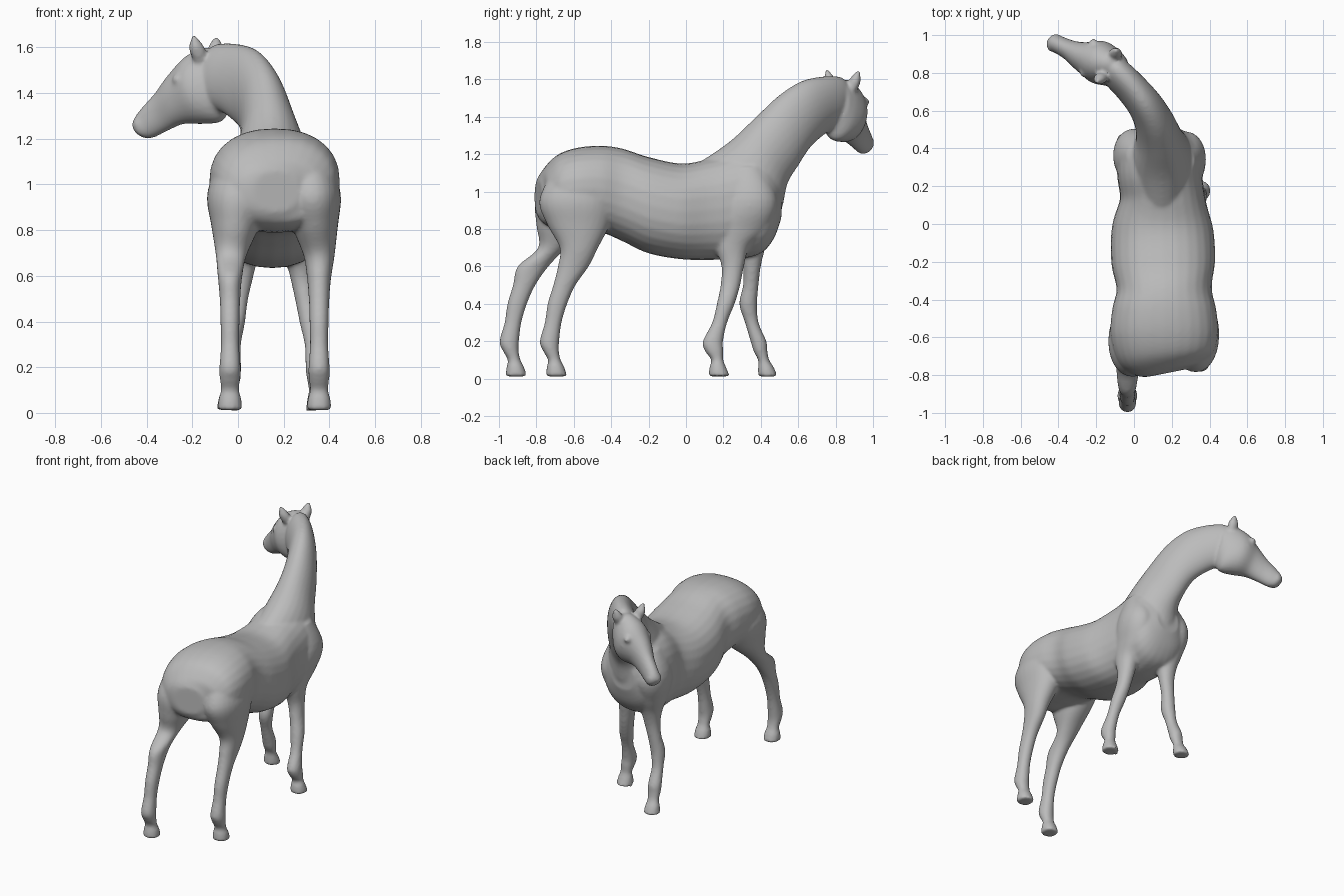
import bpy, math
from mathutils import Vector

SIDES, STEPS = 28, 5
grey = bpy.data.materials.new("coat grey")
grey.diffuse_color = (0.5, 0.5, 0.5, 1)


def spline(a, b, c, d, t):
    """Catmull-Rom blend of four section tuples."""
    return [0.5 * (2 * q + (r - p) * t + (2 * p - 5 * q + 4 * r - s) * t * t
                   + (3 * q - p - 3 * r + s) * t ** 3) for p, q, r, s in zip(a, b, c, d)]


def loft(name, sections, power=1.0):
    """Closed skin through sections (top xyz, bottom xyz, half width)."""
    s = [sections[0]] + sections + [sections[-1]]
    rings = [spline(*s[i:i + 4], k / STEPS) for i in range(len(s) - 3) for k in range(STEPS)]
    rings.append(list(sections[-1]))
    mids = [(Vector(r[:3]) + Vector(r[3:6])) / 2 for r in rings]
    verts, faces = [], []
    for i, r in enumerate(rings):
        up = (Vector(r[:3]) - Vector(r[3:6])) / 2
        along = mids[min(i + 1, len(mids) - 1)] - mids[max(i - 1, 0)]
        side = along.cross(up).normalized() * r[6]
        for k in range(SIDES):
            a = math.tau * k / SIDES
            c, n = math.cos(a), math.sin(a)
            verts.append(mids[i] + side * math.copysign(abs(c) ** power, c)
                         + up * math.copysign(abs(n) ** power, n))
    for i in range(len(rings) - 1):
        for k in range(SIDES):
            a, b = i * SIDES + k, i * SIDES + (k + 1) % SIDES
            faces.append((a, b, b + SIDES, a + SIDES))
    faces += [tuple(reversed(range(SIDES))), tuple(range(len(verts) - SIDES, len(verts)))]
    mesh = bpy.data.meshes.new(name)
    mesh.from_pydata(verts, [], faces)
    ob = bpy.data.objects.new(name, mesh)
    bpy.context.collection.objects.link(ob)
    # consistent outward normals
    bpy.context.view_layer.objects.active = ob
    ob.select_set(True)
    bpy.ops.object.mode_set(mode='EDIT')
    bpy.ops.mesh.select_all(action='SELECT')
    bpy.ops.mesh.normals_make_consistent(inside=False)
    bpy.ops.object.mode_set(mode='OBJECT')
    ob.select_set(False)
    return ob


def leg(name, rows):
    """Leg from rows (height, x, rear y, front y, half width)."""
    return loft(name, [(x, y1, z, x, y0, z, w) for z, x, y0, y1, w in rows], 0.95)


parts = []

# torso: rows (y, x, bottom, top, half width)
torso = [(-.79, .17, .88, 1.06, .10), (-.76, .165, .83, 1.12, .20), (-.69, .16, .80, 1.195, .26),
         (-.58, .16, .79, 1.235, .285), (-.45, .16, .78, 1.245, .275), (-.34, .16, .735, 1.23, .252),
         (-.2, .155, .67, 1.185, .275), (-.02, .15, .638, 1.15, .268), (.14, .15, .635, 1.18, .225),
         (.28, .135, .64, 1.22, .225), (.4, .135, .67, 1.2, .215), (.47, .135, .75, 1.12, .17),
         (.51, .135, .86, 1.04, .09)]
parts.append(loft("torso", [(x, y, t, x, y, b, w) for y, x, b, t, w in torso], 0.87))

# neck, curving towards the turned head
parts.append(loft("neck", [
    (.15, .06, 1.15, .14, .44, .75, .17), (.15, .23, 1.265, .14, .51, .90, .165),
    (.145, .37, 1.395, .12, .54, 1.04, .125), (.12, .50, 1.515, .09, .59, 1.13, .105),
    (.07, .62, 1.59, .04, .65, 1.23, .093), (0, .73, 1.615, -.04, .72, 1.30, .085),
    (-.08, .82, 1.615, -.11, .78, 1.34, .078), (-.12, .85, 1.59, -.14, .82, 1.40, .05)]))

# head
parts.append(loft("head", [
    (-.07, .84, 1.58, -.04, .78, 1.36, .06), (-.14, .86, 1.60, -.07, .79, 1.28, .095),
    (-.225, .885, 1.56, -.15, .83, 1.265, .115), (-.295, .91, 1.485, -.24, .86, 1.265, .082),
    (-.36, .935, 1.40, -.31, .90, 1.235, .056), (-.42, .96, 1.335, -.37, .935, 1.205, .048),
    (-.45, .975, 1.29, -.41, .95, 1.203, .046), (-.458, .978, 1.26, -.436, .965, 1.22, .025)]))

# ears
for name, base, tip in (("left_ear", (-.165, .785, 1.54), (-.195, .75, 1.655)),
                        ("right_ear", (-.10, .885, 1.54), (-.095, .925, 1.65))):
    rows = []
    for t, r in ((0, .03), (.45, .036), (.8, .02), (1, .006)):
        p = Vector(base).lerp(Vector(tip), t)
        rows.append((p.x - r, p.y, p.z, p.x + r, p.y, p.z, r * .85))
    parts.append(loft(name, rows))

# hind legs: thigh differs, lower leg is shared and shifted
shank = [(.6, -.90, -.735, .054), (.5, -.925, -.805, .045), (.4, -.955, -.85, .042),
         (.3, -.97, -.88, .040), (.2, -.997, -.893, .046), (.15, -.98, -.895, .045),
         (.1, -.953, -.885, .040), (.06, -.96, -.865, .050), (.012, -.965, -.85, .055)]
thighs = {"left_hind_leg": (-.035, 0, [(1.1, .03, -.74, -.42, .10), (.95, .0, -.805, -.42, .135),
                                       (.82, -.015, -.80, -.5, .105), (.7, -.03, -.79, -.64, .07)]),
          "right_hind_leg": (.355, .215, [(1.1, .30, -.72, -.40, .10), (.95, .325, -.785, -.38, .125),
                                          (.82, .34, -.74, -.41, .1), (.7, .355, -.675, -.47, .07)])}
for name, (x, shift, top) in thighs.items():
    low = [(z, x, a + shift, b + shift, w) for z, a, b, w in shank]
    parts.append(leg(name, top + low))

# front legs with shoulders
parts.append(leg("left_front_leg", [
    (1.12, .04, .26, .44, .08), (.95, .005, .22, .505, .115), (.8, .015, .24, .465, .095),
    (.7, .02, .28, .425, .07), (.6, .015, .305, .40, .052), (.5, .0, .305, .388, .044),
    (.4, -.015, .285, .38, .046), (.3, -.025, .315, .388, .038), (.2, -.03, .345, .43, .044),
    (.15, -.032, .36, .435, .043), (.1, -.035, .385, .445, .038), (.06, -.038, .385, .47, .048),
    (.012, -.04, .385, .49, .054)]))
parts.append(leg("right_front_leg", [
    (1.12, .24, .24, .42, .08), (.95, .27, .2, .49, .11), (.8, .265, .15, .44, .09),
    (.7, .27, .16, .34, .068), (.6, .28, .19, .31, .052), (.5, .295, .185, .29, .045),
    (.4, .315, .165, .26, .045), (.3, .33, .14, .22, .038), (.2, .34, .09, .198, .044),
    (.15, .345, .10, .2, .043), (.1, .348, .135, .2, .038), (.06, .35, .125, .215, .048),
    (.012, .352, .12, .235, .054)]))

# eyes and nostrils as soft bumps
for name, loc, r in (("left_eye", (-.265, .80, 1.46), .024), ("right_eye", (-.215, .955, 1.48), .026),
                     ("left_nostril", (-.44, .93, 1.265), .018), ("right_nostril", (-.41, .99, 1.265), .018)):
    bpy.ops.mesh.primitive_uv_sphere_add(segments=16, ring_count=8, radius=r, location=loc)
    bpy.context.object.name = name
    parts.append(bpy.context.object)

# fuse everything into one smooth body
bpy.ops.object.select_all(action='DESELECT')
for p in parts:
    p.select_set(True)
body = parts[0]
bpy.context.view_layer.objects.active = body
bpy.ops.object.join()
body.name = "horse_body"
body.data.materials.clear()
body.data.materials.append(grey)
fuse = body.modifiers.new("fuse", 'REMESH')
fuse.mode, fuse.voxel_size, fuse.use_smooth_shade = 'VOXEL', 0.01, True
soften = body.modifiers.new("soften", 'SMOOTH')
soften.factor, soften.iterations = 0.5, 7
